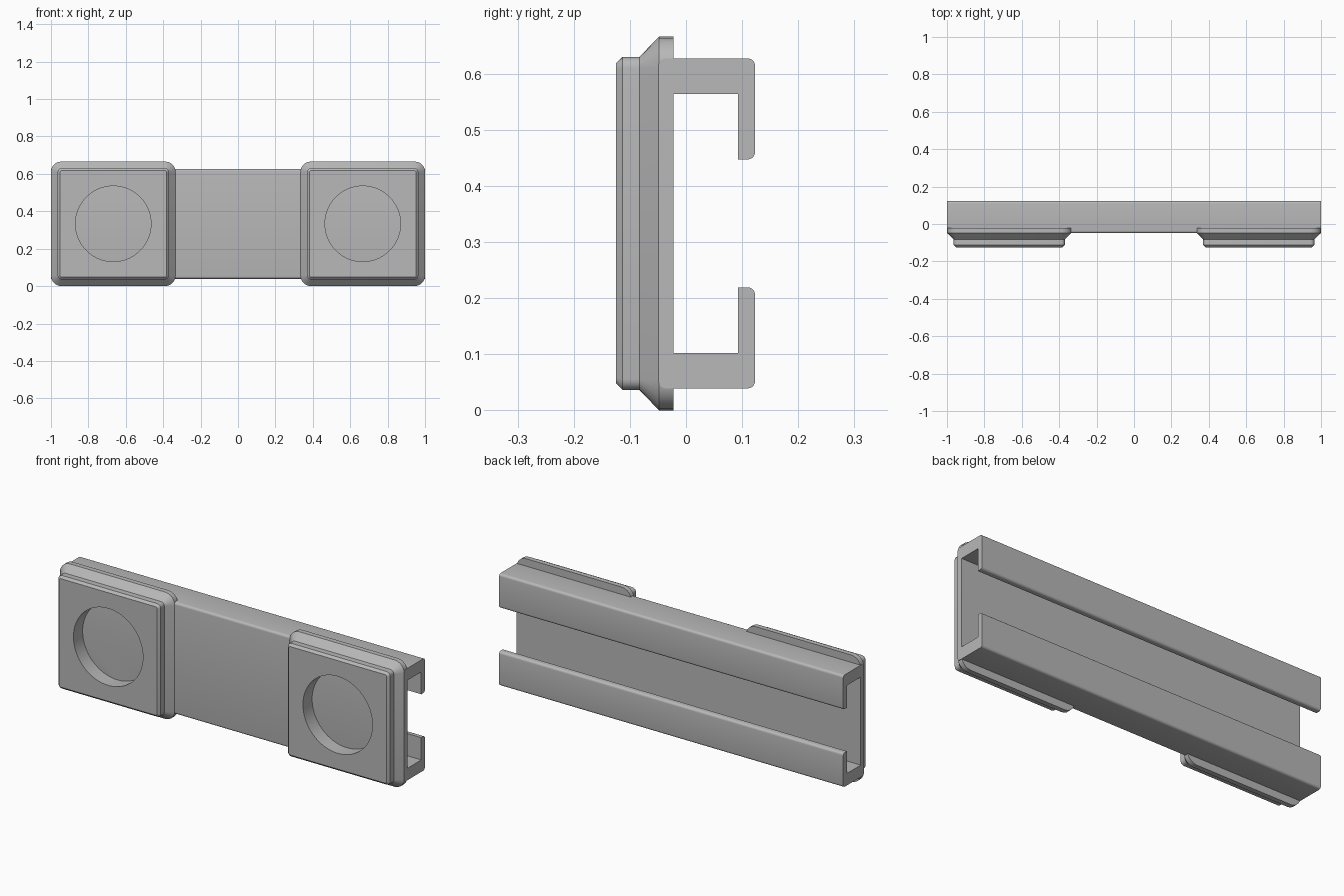
import bpy, bmesh, math
from mathutils import Vector

cube = bpy.data.objects.get("Cube")
if cube:
    bpy.data.objects.remove(cube, do_unlink=True)

grey = bpy.data.materials.new("plain_grey")
grey.use_nodes = True
grey.diffuse_color = (0.48, 0.48, 0.48, 1)
grey.node_tree.nodes["Principled BSDF"].inputs["Base Color"].default_value = grey.diffuse_color

MID_Z = 0.333


def round_corners(corners, segments=5):
    """Fillet a closed outline given as (u, v, radius), corners at right angles."""
    points = []
    for i, (u, v, radius) in enumerate(corners):
        here = Vector((u, v))
        if radius == 0:
            points.append(here)
            continue
        to_prev = (Vector(corners[i - 1][:2]) - here).normalized()
        to_next = (Vector(corners[(i + 1) % len(corners)][:2]) - here).normalized()
        centre = here + (to_prev + to_next) * radius
        for s in range(segments + 1):
            a = math.pi / 2 * s / segments
            points.append(centre - (to_next * math.cos(a) + to_prev * math.sin(a)) * radius)
    return points


def loft(name, rings):
    """Skin a closed solid through rings of equal point count."""
    bm = bmesh.new()
    loops = [[bm.verts.new(p) for p in ring] for ring in rings]
    for a, b in zip(loops, loops[1:]):
        for i in range(len(a)):
            j = (i + 1) % len(a)
            bm.faces.new((a[i], a[j], b[j], b[i]))
    bm.faces.new(loops[0])
    bm.faces.new(loops[-1])
    bmesh.ops.recalc_face_normals(bm, faces=bm.faces)
    mesh = bpy.data.meshes.new(name)
    bm.to_mesh(mesh)
    bm.free()
    mesh.materials.append(grey)
    obj = bpy.data.objects.new(name, mesh)
    bpy.context.collection.objects.link(obj)
    return obj


def shade(obj):
    bpy.ops.object.select_all(action="DESELECT")
    obj.select_set(True)
    bpy.context.view_layer.objects.active = obj
    bpy.ops.object.shade_smooth_by_angle(angle=math.radians(30))


# C-shaped rail: half outline (y, height above the middle, fillet), mirrored
upper = [(-0.022, 0.231, 0), (0.093, 0.231, 0), (0.093, 0.114, 0),
         (0.123, 0.114, 0.013), (0.123, 0.294, 0.013), (-0.049, 0.294, 0.013)]
lower = [(y, -h, r) for y, h, r in reversed(upper)]
outline = round_corners(upper + lower)
shade(loft("channel_rail", [[(x, p.x, MID_Z + p.y) for p in outline] for x in (-1, 1)]))


# Stepped pads with a round pocket that reaches the rail face
def square_ring(cx, y, half, radius):
    corners = [(sx * half, sz * half, radius)
               for sx, sz in ((-1, -1), (1, -1), (1, 1), (-1, 1))]
    return [(cx + p.x, y, MID_Z + p.y) for p in round_corners(corners)]


def circle_ring(cx, y, radius, count=64):
    angles = [2 * math.pi * i / count for i in range(count)]
    return [(cx + radius * math.cos(a), y, MID_Z + radius * math.sin(a)) for a in angles]


PAD_STEPS = [(-0.022, 0.333, 0.055), (-0.048, 0.333, 0.055), (-0.083, 0.297, 0.02),
             (-0.113, 0.297, 0.02), (-0.125, 0.285, 0.01)]

for side, cx in (("left", 0.667), ("right", -0.667)):
    pad = loft(side + "_pad", [square_ring(cx, *step) for step in PAD_STEPS])
    cutter = loft(side + "_pocket_cutter",
                  [circle_ring(cx, y, 0.202) for y in (-0.2, -0.049)])
    cut = pad.modifiers.new("pocket", "BOOLEAN")
    cut.operation = "DIFFERENCE"
    cut.solver = "EXACT"
    cut.object = cutter
    bpy.ops.object.select_all(action="DESELECT")
    pad.select_set(True)
    bpy.context.view_layer.objects.active = pad
    bpy.ops.object.modifier_apply(modifier=cut.name)
    bpy.data.objects.remove(cutter, do_unlink=True)
    shade(pad)
